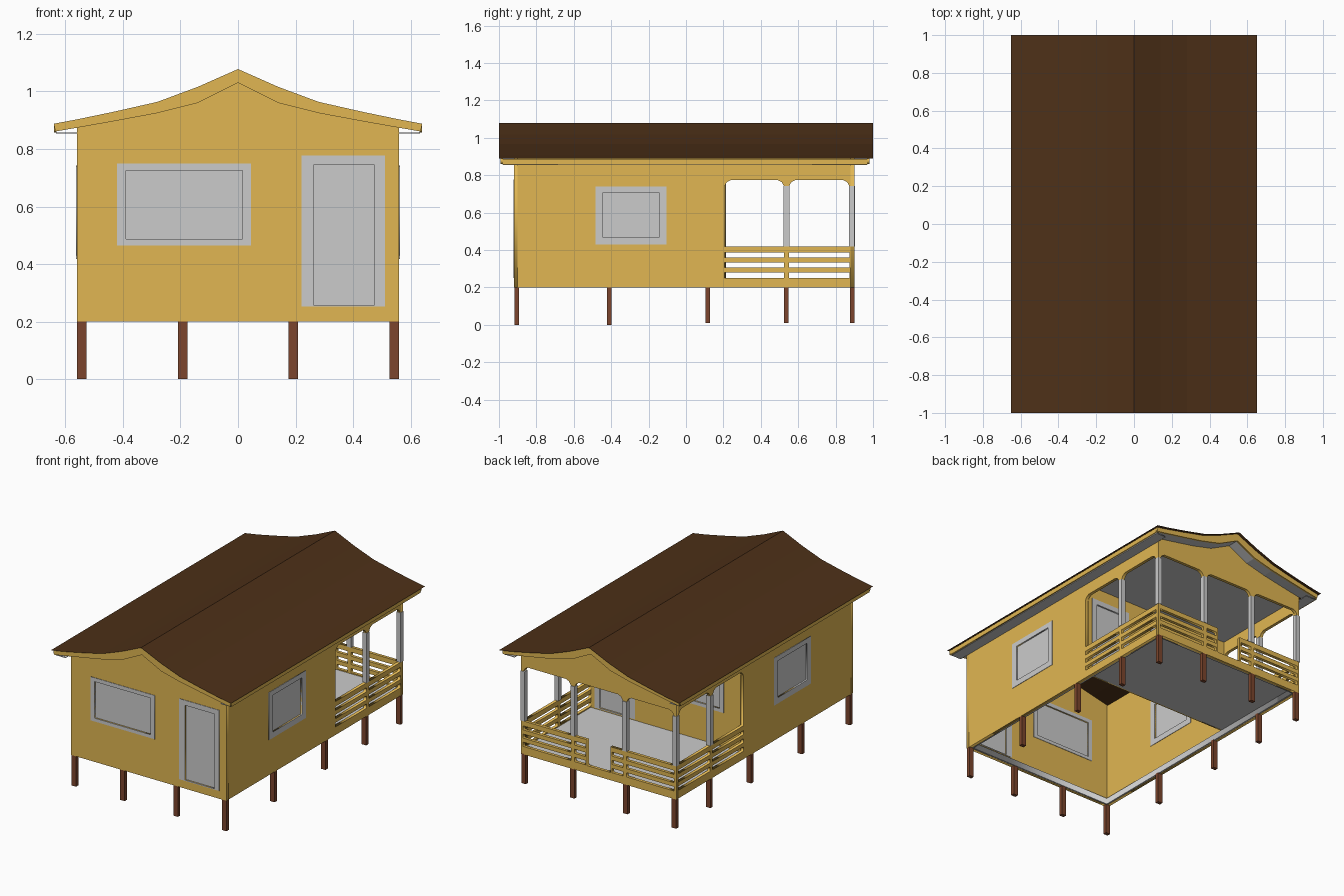
import bpy, bmesh
from math import pi

if "Cube" in bpy.data.objects:
    bpy.data.objects.remove(bpy.data.objects["Cube"])


def mat(name, rgb):
    m = bpy.data.materials.new(name)
    m.diffuse_color = (*rgb, 1)
    m.use_nodes = True
    m.node_tree.nodes["Principled BSDF"].inputs["Base Color"].default_value = m.diffuse_color
    return m


YELLOW = mat("yellow_paint", (0.75, 0.47, 0.085))
BROWN = mat("roof_brown", (0.075, 0.03, 0.009))
WOOD = mat("stilt_wood", (0.2, 0.06, 0.026))
ROT = {"front": (pi / 2, 0, 0), "side": (pi / 2, 0, pi / 2), "flat": (0, 0, 0)}


def finish(name, bm, material):
    me = bpy.data.meshes.new(name)
    bm.to_mesh(me)
    bm.free()
    ob = bpy.data.objects.new(name, me)
    bpy.context.collection.objects.link(ob)
    if material:
        me.materials.append(material)
    return ob


def box(name, x0, x1, y0, y1, z0, z1, material=None):
    bm = bmesh.new()
    bmesh.ops.create_cube(bm, size=1)
    for v in bm.verts:
        v.co = ((x0 + x1) / 2 + v.co.x * (x1 - x0),
                (y0 + y1) / 2 + v.co.y * (y1 - y0),
                (z0 + z1) / 2 + v.co.z * (z1 - z0))
    return finish(name, bm, material)


def panel(name, loops, plane, pos, thick, material=None):
    """Flat board from an outline followed by its holes, centred on pos along its normal."""
    cu = bpy.data.curves.new(name, "CURVE")
    cu.dimensions, cu.fill_mode, cu.extrude = "2D", "BOTH", thick / 2
    for loop in loops:
        sp = cu.splines.new("POLY")
        sp.points.add(len(loop) - 1)
        for p, (u, v) in zip(sp.points, loop):
            p.co = (u, v, 0, 1)
        sp.use_cyclic_u = True
    ob = bpy.data.objects.new(name, cu)
    bpy.context.collection.objects.link(ob)
    ob.rotation_euler = ROT[plane]
    ob.location["side front flat".split().index(plane)] = pos
    bpy.ops.object.select_all(action="DESELECT")
    bpy.context.view_layer.objects.active = ob
    ob.select_set(True)
    bpy.ops.object.convert(target="MESH")
    ob = bpy.context.view_layer.objects.active
    bm = bmesh.new()
    bm.from_mesh(ob.data)
    bmesh.ops.remove_doubles(bm, verts=bm.verts, dist=1e-5)
    bmesh.ops.recalc_face_normals(bm, faces=bm.faces)
    bm.to_mesh(ob.data)
    bm.free()
    ob.data.materials.clear()
    if material:
        ob.data.materials.append(material)
    return ob


def strip(name, prof, y0, y1, material=None):
    """Sheet sweeping an xz profile along y."""
    bm = bmesh.new()
    rows = [[bm.verts.new((x, y, z)) for x, z in prof] for y in (y0, y1)]
    for i in range(len(prof) - 1):
        bm.faces.new((rows[0][i], rows[0][i + 1], rows[1][i + 1], rows[1][i]))
    return finish(name, bm, material)


def rect(a, b, c, d):
    return [(a, c), (b, c), (b, d), (a, d)]


def arch(a, b, z0=0.418, z1=0.775, c=0.035):
    return [(a, z0), (b, z0), (b, z1 - c), (b - c * .4, z1 - c * .3), (b - c, z1),
            (a + c, z1), (a + c * .4, z1 - c * .3), (a, z1 - c)]


def slots(a, b):
    return [rect(a, b, lo, hi) for lo, hi in ((.252, .28), (.306, .333), (.36, .386))]


def mirrored(half):
    return [(-x, z) for x, z in half[:0:-1]] + half


def window(name, outer, inner, plane, pos):
    panel(name + "_frame", [rect(*outer), rect(*inner)], plane, pos, .026)
    panel(name + "_pane", [rect(*inner)], plane, pos, .006)


# Roof sheet and bargeboards
top = mirrored([(0, 1.08), (.14, 1.018), (.28, .966), (.43, .932), (.56, .905), (.65, .89)])
low = mirrored([(0, 1.03), (.14, .96), (.28, .925), (.43, .897), (.56, .874), (.635, .861)])
strip("roof", top, -1, 1, BROWN)
barge = [(max(-.64, min(.64, x)), z - .002) for x, z in top] + low[::-1]
for tag, y in (("front", -.985), ("back", .975)):
    panel(tag + "_bargeboard", [barge], "front", y, .012, YELLOW)
strip("front_soffit", low, -.98, -.92)
strip("back_soffit", low, .9, .97)

# Gable walls: front, porch wall and open porch end
roofline = [(x, z - .004) for x, z in top if abs(x) < .6]
win_o, win_i = (-.42, .045, .465, .75), (-.39, .015, .487, .725)
door_o, door_i = (.22, .51, .252, .778), (.263, .475, .258, .745)
for tag, y, z0 in (("front", -.91, .2), ("porch", .2, .24)):
    outline = [(-.56, z0)] + roofline + [(.56, z0)]
    if tag == "porch":
        outline = [(max(-.54, min(.54, x)), z) for x, z in outline]
    panel(tag + "_wall", [outline, rect(*win_i), rect(*door_i)], "front", y, .02, YELLOW)
    window(tag + "_window", win_o, win_i, "front", y)
    window(tag + "_door", door_o, door_i, "front", y)
entry = [(-.085, .25), (.085, .25), (.085, .418)] + arch(-.175, .175)[1:] + [(-.175, .418), (-.085, .418)]
loops = [[(-.56, .2)] + roofline + [(.56, .2)], entry]
for a, b in ((-.545, -.2), (.2, .545)):
    loops += [arch(a, b)] + slots(a, b)
for a, b in ((-.175, -.097), (.097, .175)):
    loops += slots(a, b)
panel("back_porch_gable", loops, "front", .89, .02, YELLOW)

# Side walls with porch bays, windows, eaves
side_o, side_i = (-.485, -.105, .43, .74), (-.445, -.145, .468, .708)
for tag, s in (("left", -1), ("right", 1)):
    loops = [rect(-.9, .88, .2, .9), rect(*side_i)]
    for a, b in ((.205, .525), (.55, .875)):
        loops += [arch(a, b)] + slots(a, b)
    panel(tag + "_wall", loops, "side", s * .55, .02, YELLOW)
    window(tag + "_window", side_o, side_i, "side", s * .55)
    panel(tag + "_fascia", [rect(-.98, .97, .858, .887)], "side", s * .635, .01, YELLOW)
    x0, x1 = sorted((s * .56, s * .632))
    panel(tag + "_soffit", [rect(x0, x1, -.978, .968)], "flat", .856, .004)

# Porch posts
posts = [(s * x, y) for s in (-1, 1) for x, y in ((.548, .5375), (.548, .887), (.1875, .889))]
for i, (x, y) in enumerate(posts):
    box(f"porch_post_{i}", x - .015, x + .015, y - .015, y + .015, .418, .742)

# Porch deck, ceiling and inner sill
panel("porch_deck", [rect(-.54, .54, .2, .88)], "flat", .242, .006)
panel("porch_ceiling", [rect(-.54, .54, .21, .88)], "flat", .858, .004)
panel("floor_sill", [rect(-.5395, .5395, -.8995, .8795), rect(-.53, .53, -.89, .87)], "flat", .2205, .04)

# Stilts around the edge
stilts = [(s * .543, y) for s in (-1, 1) for y in (-.905, -.41, .115, .535, .888)]
stilts += [(s * .192, y) for s in (-1, 1) for y in (-.905, .888)]
for i, (x, y) in enumerate(stilts):
    z0 = 0 if y < -.4 else .01
    box(f"stilt_{i}", x - .016, x + .016, y - .012, y + .012, z0, .205, WOOD)
